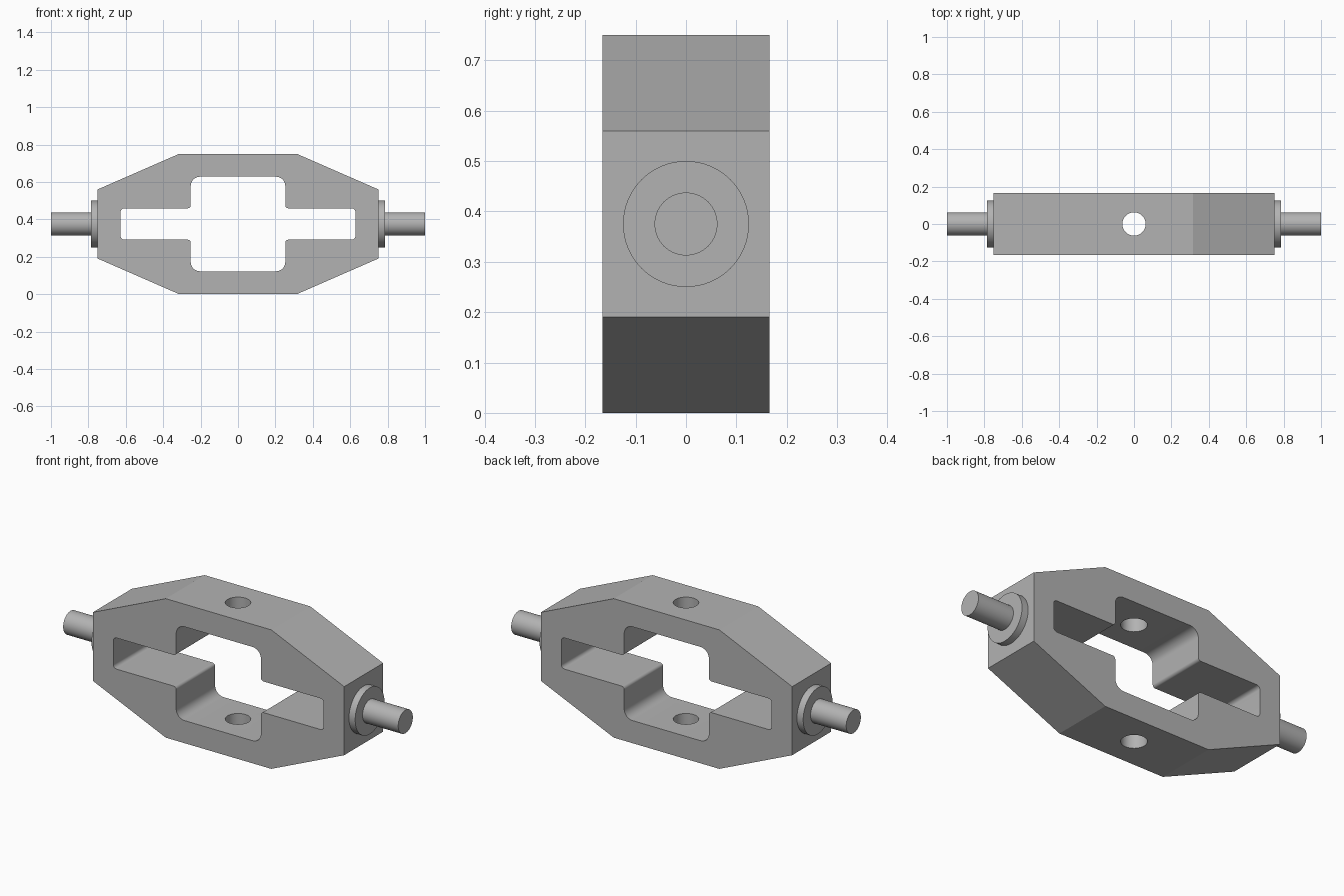
import bpy, bmesh, math
from mathutils import Vector, Matrix

cube = bpy.data.objects.get("Cube")
if cube:
    bpy.data.objects.remove(cube)

MID = 0.375      # height of the shaft axis
DEPTH = 0.166    # half thickness of the frame

steel = bpy.data.materials.new("steel grey")
steel.use_nodes = True
grey = (0.45, 0.45, 0.45, 1)
steel.diffuse_color = grey
steel.node_tree.nodes["Principled BSDF"].inputs["Base Color"].default_value = grey


def finish(bm, name):
    bmesh.ops.recalc_face_normals(bm, faces=bm.faces)
    mesh = bpy.data.meshes.new(name)
    bm.to_mesh(mesh)
    bm.free()
    mesh.materials.append(steel)
    obj = bpy.data.objects.new(name, mesh)
    bpy.context.collection.objects.link(obj)
    return obj


def smooth(obj):
    bpy.ops.object.select_all(action='DESELECT')
    obj.select_set(True)
    bpy.context.view_layer.objects.active = obj
    bpy.ops.object.shade_smooth_by_angle(angle=math.radians(20))


def prism(name, points, half):
    """Extrude an x-z outline evenly to both sides of y = 0."""
    bm = bmesh.new()
    face = bm.faces.new([bm.verts.new((x, -half, MID + z)) for x, z in points])
    extruded = bmesh.ops.extrude_face_region(bm, geom=[face])["geom"]
    verts = [v for v in extruded if isinstance(v, bmesh.types.BMVert)]
    bmesh.ops.translate(bm, verts=verts, vec=(0, 2 * half, 0))
    return finish(bm, name)


def cylinder(name, radius, length, matrix, sides=64):
    bm = bmesh.new()
    bmesh.ops.create_cone(bm, cap_ends=True, segments=sides, radius1=radius,
                          radius2=radius, depth=length, matrix=matrix)
    return finish(bm, name)


def mirrored(quarter):
    """Complete a closed outline from its upper right quarter."""
    half = quarter + [(x, -z, *r) for x, z, *r in reversed(quarter)]
    return half + [(-x, z, *r) for x, z, *r in reversed(half)]


def fillet(corners, steps=8):
    """Round each right-angled corner (x, z, radius)."""
    points = []
    for i, (x, z, r) in enumerate(corners):
        p = Vector((x, z))
        to_prev = (Vector(corners[i - 1][:2]) - p).normalized()
        to_next = (Vector(corners[(i + 1) % len(corners)][:2]) - p).normalized()
        centre = p + r * (to_prev + to_next)
        for s in range(steps + 1):
            t = math.pi / 2 * s / steps
            points.append(centre - r * (to_next * math.cos(t) + to_prev * math.sin(t)))
    return points


# Frame with a cross-shaped window and vertical bolt holes
frame = prism("frame", mirrored([(0.315, 0.375), (0.75, 0.185)]), DEPTH)
window = mirrored([(0.253, 0.253, 0.05), (0.253, 0.084, 0.016), (0.628, 0.084, 0.02)])
cutters = [prism("window_cutter", fillet(window), 0.3),
           cylinder("bolt_hole_cutter", 0.0625, 2, Matrix.Translation((0, 0, MID)))]
bpy.context.view_layer.objects.active = frame
for cutter in cutters:
    cut = frame.modifiers.new(cutter.name, 'BOOLEAN')
    cut.operation = 'DIFFERENCE'
    cut.solver = 'EXACT'
    cut.object = cutter
    bpy.ops.object.modifier_apply(modifier=cut.name)
    bpy.data.objects.remove(cutter)
smooth(frame)

# Collar and stub shaft at each end
for side, sign in (("left", 1), ("right", -1)):
    for part, radius, start, end in (("collar", 0.125, 0.75, 0.787),
                                     ("shaft", 0.0625, 0.787, 1.0)):
        place = (Matrix.Translation((sign * (start + end) / 2, 0, MID))
                 @ Matrix.Rotation(math.pi / 2, 4, 'Y'))
        smooth(cylinder(f"{side}_{part}", radius, end - start, place))
